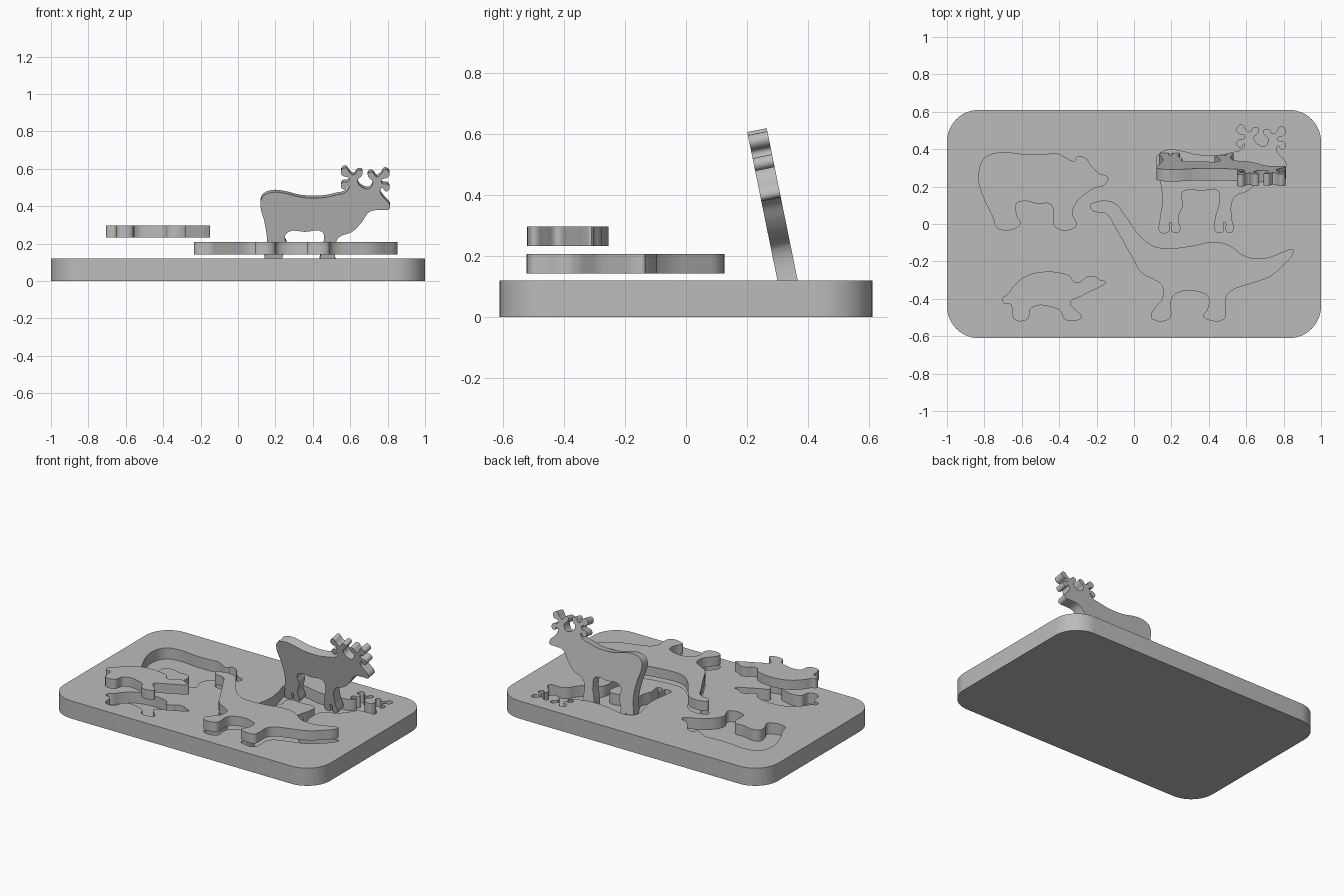
import bpy
import bmesh
from math import radians, sin, cos, pi
from mathutils import Vector
from mathutils.geometry import interpolate_bezier

BOARD_TOP, FLOOR, THICK = 0.12, 0.045, 0.065

default = bpy.data.objects.get("Cube")
if default:
    bpy.data.objects.remove(default, do_unlink=True)

grey = bpy.data.materials.new("plain grey")
grey.use_nodes = True
grey.diffuse_color = (0.5, 0.5, 0.5, 1)
grey.node_tree.nodes["Principled BSDF"].inputs["Base Color"].default_value = grey.diffuse_color


def smooth_loop(points, steps=6):
    """Closed smooth curve through points given in hundredths of a unit."""
    pts = [Vector((x, y, 0)) / 100 for x, y in points]
    count = len(pts)
    tangents = []
    for i, p in enumerate(pts):
        before = (p - pts[i - 1]).normalized()
        after = (pts[(i + 1) % count] - p).normalized()
        tangents.append((before + after).normalized())
    loop = []
    for i, p in enumerate(pts):
        j = (i + 1) % count
        reach = (pts[j] - p).length * 0.36
        loop += interpolate_bezier(p, p + tangents[i] * reach,
                                   pts[j] - tangents[j] * reach, pts[j], steps)[:-1]
    return loop


def slab(name, loop, bottom, top):
    """Extrude a flat closed outline between two heights."""
    bm = bmesh.new()
    face = bm.faces.new([bm.verts.new((p.x, p.y, bottom)) for p in loop])
    raised = bmesh.ops.extrude_face_region(bm, geom=[face])["geom"]
    bmesh.ops.translate(bm, vec=(0, 0, top - bottom),
                        verts=[v for v in raised if isinstance(v, bmesh.types.BMVert)])
    bmesh.ops.recalc_face_normals(bm, faces=bm.faces)
    mesh = bpy.data.meshes.new(name)
    bm.to_mesh(mesh)
    bm.free()
    mesh.materials.append(grey)
    obj = bpy.data.objects.new(name, mesh)
    bpy.context.collection.objects.link(obj)
    return obj


def rounded_rectangle(half_x, half_y, radius, steps=12):
    loop = []
    for quarter, (sx, sy) in enumerate([(1, 1), (-1, 1), (-1, -1), (1, -1)]):
        for i in range(steps + 1):
            a = (quarter + i / steps) * pi / 2
            loop.append(Vector((sx * (half_x - radius) + radius * cos(a),
                                sy * (half_y - radius) + radius * sin(a), 0)))
    return loop


def select_only(obj):
    bpy.ops.object.select_all(action="DESELECT")
    obj.select_set(True)
    bpy.context.view_layer.objects.active = obj


# Animal outlines, clockwise from the rear foot or nose
bear = [(-73, -2), (-75, 3), (-81, 16), (-83, 25), (-80, 35), (-72, 38), (-58, 37),
        (-48, 37), (-41, 37.5), (-36, 35), (-32, 33.5), (-30, 36), (-26, 35),
        (-23, 31), (-19, 27), (-14, 24.5), (-16, 21), (-21, 19.5), (-27, 15.5),
        (-32, 10), (-33, 5), (-31, 0), (-32, -2), (-41.5, -2), (-43, 1), (-43, 8),
        (-45, 11), (-51, 11), (-59, 12.5), (-63, 11), (-63, 5), (-61, 0), (-63, -2)]

turtle = [(-70, -42), (-70, -39), (-68, -38), (-65, -34), (-58, -28), (-48, -25.5),
          (-40, -26), (-34, -28), (-32, -31), (-29, -31), (-25, -28), (-21, -28),
          (-18, -30), (-15, -31), (-17, -33), (-22, -35.5), (-29, -39), (-34, -42),
          (-31, -46), (-28, -50), (-29, -51), (-37, -51), (-39, -47), (-42, -45),
          (-55, -45), (-56, -49), (-57, -51), (-64, -51), (-65, -48), (-66, -43)]

dinosaur = [(-23.5, 10), (-19.5, 12), (-15, 12.5), (-10, 11), (-5, 5), (3, -6),
            (11, -12), (19, -13), (32, -11.5), (43, -9.5), (51, -11.5), (59, -17),
            (66, -18.5), (73, -17.5), (82, -14), (85, -13.5), (85, -16), (80, -22),
            (72, -28.5), (62, -32), (51, -36.5), (49, -40), (49, -47), (48, -51),
            (39, -51), (37, -49.5), (39, -46), (40, -40), (38, -37.5), (22, -37.5),
            (19.5, -43), (20, -48), (18.5, -51), (10, -51), (9, -49), (11, -45),
            (15, -40), (15, -33), (12, -30.5), (4, -26), (-2, -16), (-10, -2),
            (-15, 5.5), (-22, 7)]

# One antler, traced from the crown outward-left; the other is its mirror
antler = [(59, 43), (57, 41), (55, 42.5), (56, 45), (59, 45.5), (59, 47.5),
          (56, 48.5), (55, 51), (57.5, 53), (60, 50), (62, 49), (64, 51.5),
          (66.5, 51), (66, 48.5), (64, 46.5), (64.5, 44), (66, 42.5)]
rump_and_back = [(14, -4), (14, 2), (15.5, 13), (14, 24), (12, 32), (13, 37), (18, 39.5),
                 (25, 39), (33, 37), (44, 36.5), (52, 38), (58, 40)]
head_and_legs = [(76, 40), (78, 36.5), (81, 33), (81, 30.5), (77, 30), (70.5, 29),
                 (66, 23), (61, 18), (54, 15), (52, 11), (52, 3), (52.5, -4),
                 (49.5, -4), (49, 1), (48, 1), (47.5, -4), (44, -4), (43.5, 2),
                 (46, 13), (45, 18), (36, 18), (27, 18), (25, 15), (26, 11),
                 (23.5, 3), (24, -4), (20.5, -4), (20, 1), (19, 1), (18.5, -4)]
deer = rump_and_back + antler + [(136 - x, y - 1) for x, y in reversed(antler)] + head_and_legs

outlines = {"bear": smooth_loop(bear), "turtle": smooth_loop(turtle),
            "dinosaur": smooth_loop(dinosaur), "deer": smooth_loop(deer, 5)}

# Puzzle board with an animal-shaped recess for every piece
board = slab("puzzle_board", rounded_rectangle(1.0, 0.61, 0.17), 0, BOARD_TOP)
select_only(board)
for animal, loop in outlines.items():
    cutter = slab(animal + "_cutter", loop, FLOOR, BOARD_TOP + 0.1)
    cutter.hide_render = True
    cut = board.modifiers.new(animal + "_recess", "BOOLEAN")
    cut.operation, cut.solver, cut.object = "DIFFERENCE", "EXACT", cutter
    bpy.ops.object.modifier_apply(modifier=cut.name)
    bpy.data.objects.remove(cutter, do_unlink=True)

# Loose pieces lifted above their recesses
turtle_piece = slab("turtle_piece", outlines["turtle"], 0.232, 0.232 + THICK)
dinosaur_piece = slab("dinosaur_piece", outlines["dinosaur"], 0.142, 0.142 + THICK)

# Deer piece stands in its recess, leaning forward
deer_piece = slab("deer_piece", outlines["deer"], 0, THICK)
deer_piece.rotation_euler.x = radians(90 + 11.5)
deer_piece.location = (0, 0.37, 0.099)

for obj in (board, turtle_piece, dinosaur_piece, deer_piece):
    select_only(obj)
    bpy.ops.object.shade_smooth_by_angle(angle=radians(35))
